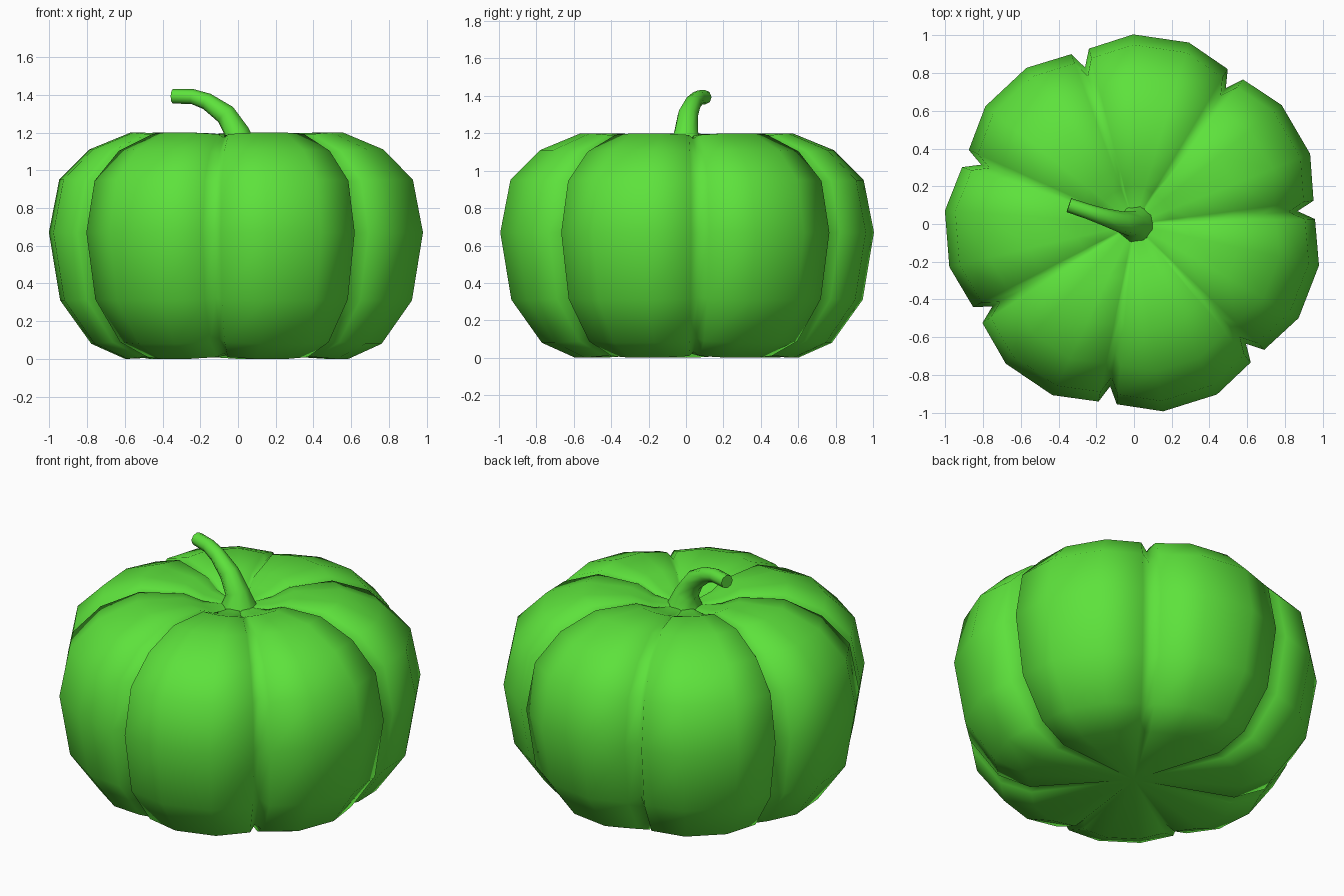
import bpy
import bmesh
from math import cos, sin, radians, tau
from mathutils import Vector

cube = bpy.data.objects.get("Cube")
if cube:
    bpy.data.objects.remove(cube)

green = bpy.data.materials.new("leaf_green")
green.use_nodes = True
colour = (0.11, 0.76, 0.045, 1)
green.diffuse_color = colour
green.node_tree.nodes["Principled BSDF"].inputs["Base Color"].default_value = colour


def skin(name, rings, start, end):
    """Bridge closed rings and close both ends with a fan to a point."""
    bm = bmesh.new()
    loops = [[bm.verts.new(p) for p in ring] for ring in rings]
    n = len(loops[0])
    for low, high in zip(loops, loops[1:]):
        for i in range(n):
            j = (i + 1) % n
            bm.faces.new((low[i], low[j], high[j], high[i]))
    for ring, tip in ((loops[0], start), (loops[-1], end)):
        centre = bm.verts.new(tip)
        for i in range(n):
            bm.faces.new((ring[i], ring[(i + 1) % n], centre))
    bmesh.ops.recalc_face_normals(bm, faces=bm.faces)
    for f in bm.faces:
        f.smooth = True
    mesh = bpy.data.meshes.new(name)
    bm.to_mesh(mesh)
    bm.free()
    mesh.materials.append(green)
    obj = bpy.data.objects.new(name, mesh)
    bpy.context.collection.objects.link(obj)
    return obj


# Ribbed body: one rib repeated around the axis, swept up the crest profile
LOBES = 7
STEP = 360 / LOBES
RIB = [(0, 0.865, 0.95), (2.9, 0.955, 0.985), (17.2, 1.0, 1.0),
       (34.3, 1.0, 1.0), (48.5, 0.955, 0.985)]  # angle, radius and height scale
PROFILE = [(0.6, 0), (0.78, 0.08), (0.945, 0.31), (1.005, 0.67),
           (0.95, 0.95), (0.79, 1.11), (0.57, 1.2), (0.31, 1.195), (0.2, 1.15)]
MID = 0.62
body_rings = []
for r, z in PROFILE:
    ring = []
    for k in range(LOBES):
        for angle, wide, tall in RIB:
            a = radians(4.5 + k * STEP + angle)
            ring.append((r * wide * cos(a), r * wide * sin(a), MID + (z - MID) * tall))
    body_rings.append(ring)
skin("pumpkin_body", body_rings, (0, 0, 0.03), (0, 0, 1.12))

# Curved stem: tapering octagons set square to the path
PATH = [(0.01, 0, 1.1, 0.11), (-0.005, 0, 1.2, 0.068), (-0.065, 0.01, 1.295, 0.057),
        (-0.165, 0.04, 1.365, 0.045), (-0.24, 0.065, 1.39, 0.04), (-0.345, 0.1, 1.393, 0.039)]
points = [Vector(p[:3]) for p in PATH]
stem_rings = []
for i, (p, row) in enumerate(zip(points, PATH)):
    along = points[min(i + 1, len(points) - 1)] - points[max(i - 1, 0)]
    if i == 0:
        along = Vector((0, 0, 1))
    side = along.cross(Vector((0.3, 1, 0))).normalized()
    up = along.cross(side).normalized()
    stem_rings.append([p + row[3] * (side * cos(tau * k / 8) + up * sin(tau * k / 8))
                       for k in range(8)])
stem = skin("stem", stem_rings, points[0], points[-1])
bpy.context.view_layer.objects.active = stem
stem.select_set(True)
bpy.ops.object.shade_smooth_by_angle(angle=radians(60))
